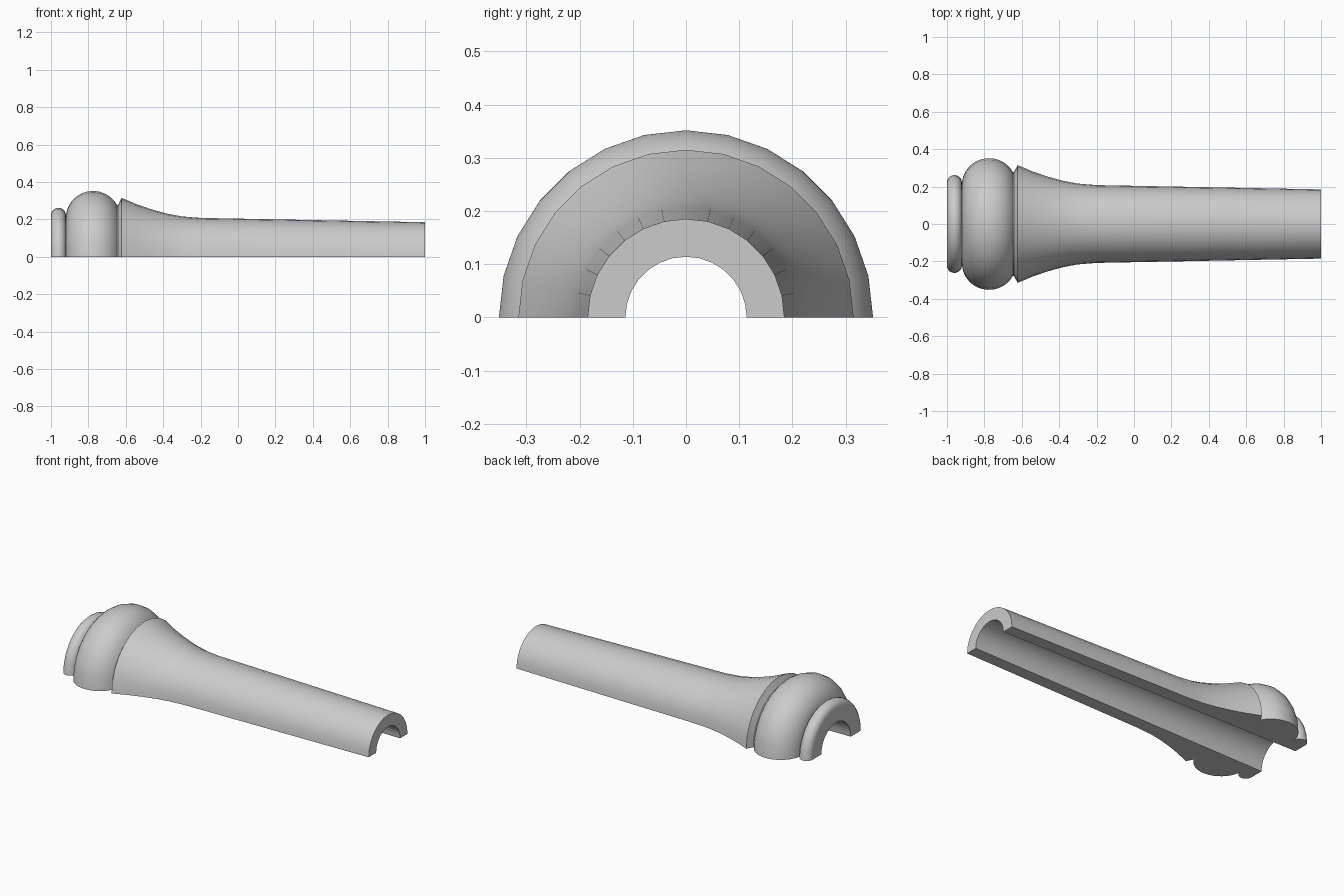
import bpy, bmesh, math

cube = bpy.data.objects.get("Cube")
if cube:
    bpy.data.objects.remove(cube, do_unlink=True)

STEPS = 14

grey = bpy.data.materials.new("plain grey")
grey.use_nodes = True
colour = (0.6, 0.6, 0.6, 1)
grey.diffuse_color = colour
grey.node_tree.nodes["Principled BSDF"].inputs["Base Color"].default_value = colour


def arc(cx, cr, rx, rr, start, end, n):
    """Points (x, radius) along an elliptical arc, angles in degrees."""
    pts = []
    for i in range(n + 1):
        a = math.radians(start + (end - start) * i / n)
        pts.append((cx + rx * math.cos(a), cr + rr * math.sin(a)))
    return pts


def half_turn(name, profile):
    """Sweep a closed (x, radius) profile half way round the x axis."""
    bm = bmesh.new()
    rings = []
    for i in range(STEPS + 1):
        a = math.pi * i / STEPS
        rings.append([bm.verts.new((x, r * math.cos(a), r * math.sin(a)))
                      for x, r in profile])
    count = len(profile)
    for a, b in zip(rings, rings[1:]):
        for j in range(count):
            k = (j + 1) % count
            bm.faces.new((a[j], a[k], b[k], b[j]))
    # Flat faces along the split
    bm.faces.new(rings[0])
    bm.faces.new(rings[-1][::-1])
    bmesh.ops.recalc_face_normals(bm, faces=bm.faces)
    mesh = bpy.data.meshes.new(name)
    bm.to_mesh(mesh)
    bm.free()
    obj = bpy.data.objects.new(name, mesh)
    bpy.context.collection.objects.link(obj)
    mesh.materials.append(grey)
    bpy.ops.object.select_all(action='DESELECT')
    obj.select_set(True)
    bpy.context.view_layer.objects.active = obj
    bpy.ops.object.shade_smooth_by_angle(angle=math.radians(32))
    return obj


# Bore, rounded end ring, swollen band, flared collar, tapering tube
profile = [(1, 0.114), (-1, 0.14)]
profile += arc(-0.96, 0.222, 0.04, 0.04, 180, 0, 10)
profile += [(-0.92, 0.2)]
profile += arc(-0.775, 0.21, 0.145, 0.142, 180, 28, 16)
profile += [(-0.642, 0.277), (-0.622, 0.315), (-0.54, 0.28), (-0.46, 0.253),
            (-0.38, 0.231), (-0.3, 0.216), (-0.2, 0.208), (1, 0.185)]
half_turn("half_barrel", profile)
